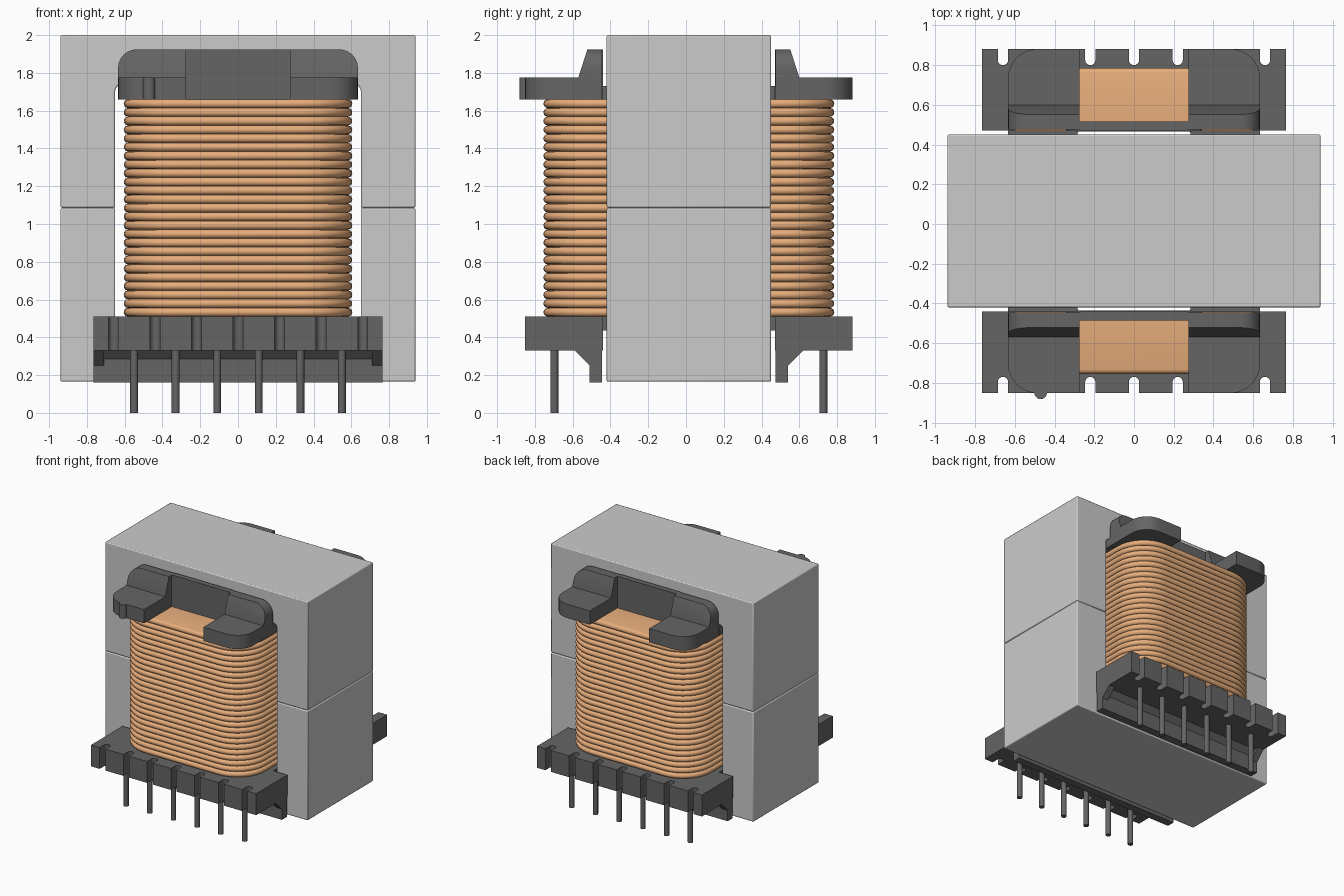
import bpy, bmesh
from math import sin, cos, pi, radians

if "Cube" in bpy.data.objects:
    bpy.data.objects.remove(bpy.data.objects["Cube"])

CY = 0.015  # depth centre of the body (a key bump sticks out at the front)


def material(name, rgb):
    m = bpy.data.materials.new(name)
    m.diffuse_color = (*rgb, 1)
    m.use_nodes = True
    m.node_tree.nodes["Principled BSDF"].inputs["Base Color"].default_value = m.diffuse_color
    return m


COPPER = material("copper", (0.80, 0.42, 0.20))
PLASTIC = material("dark_plastic", (0.13, 0.13, 0.13))


def finish(name, bm, mat=None, mirror=(False, False), bevel=0, angle=35):
    bmesh.ops.recalc_face_normals(bm, faces=bm.faces)
    me = bpy.data.meshes.new(name)
    bm.to_mesh(me)
    bm.free()
    ob = bpy.data.objects.new(name, me)
    bpy.context.collection.objects.link(ob)
    ob.location.y = CY
    if mat:
        me.materials.append(mat)
    bpy.ops.object.select_all(action='DESELECT')
    ob.select_set(True)
    bpy.context.view_layer.objects.active = ob
    bpy.ops.object.shade_smooth_by_angle(angle=radians(angle))
    if bevel:
        b = ob.modifiers.new("edge_round", 'BEVEL')
        b.width, b.segments, b.limit_method = bevel, 2, 'ANGLE'
    if any(mirror):
        m = ob.modifiers.new("mirror", 'MIRROR')
        m.use_axis = (*mirror, False)
        m.use_mirror_merge = False
    return ob


def prism(name, pts, lo, hi, axis, round_top=0, **kw):
    """Extrude a 2D outline along an axis; optionally round the outer top edge."""
    place = {'x': lambda u, v, w: (w, u, v),
             'y': lambda u, v, w: (u, w, v),
             'z': lambda u, v, w: (u, v, w)}[axis]
    bm = bmesh.new()
    a, b = [[bm.verts.new(place(u, v, w)) for u, v in pts] for w in (lo, hi)]
    n = len(pts)
    bm.faces.new(a)
    bm.faces.new(b[::-1])
    for i in range(n):
        j = (i + 1) % n
        bm.faces.new((a[i], a[j], b[j], b[i]))
    if round_top:
        mx = max(v.co.x for v in bm.verts)
        mz = max(v.co.z for v in bm.verts)
        edges = [e for e in bm.edges if all(
            abs(v.co.x - mx) < 1e-4 and abs(v.co.z - mz) < 1e-4 for v in e.verts)]
        bmesh.ops.bevel(bm, geom=edges, offset=round_top, segments=6,
                        profile=0.5, affect='EDGES')
    return finish(name, bm, **kw)


def rect(x0, x1, y0, y1):
    return [(x0, y0), (x1, y0), (x1, y1), (x0, y1)]


def arc(cx, cy, r, a0, a1, n=8):
    return [(cx + r * cos(radians(a0 + (a1 - a0) * i / n)),
             cy + r * sin(radians(a0 + (a1 - a0) * i / n))) for i in range(n + 1)]


def rounded_rect(hx, hy, r):
    pts = []
    for k, (sx, sy) in enumerate(((1, 1), (-1, 1), (-1, -1), (1, -1))):
        pts += arc(sx * (hx - r), sy * (hy - r), r, 90 * k, 90 * k + 90)
    return pts


def sleeve(name, loops, **kw):
    """Skin closed loops (outline, z) into a tube that joins back on itself."""
    bm = bmesh.new()
    rows = [[bm.verts.new((x, y, z)) for x, y in pts] for pts, z in loops]
    for k, a in enumerate(rows):
        b = rows[(k + 1) % len(rows)]
        for i in range(len(a)):
            j = (i + 1) % len(a)
            bm.faces.new((a[i], a[j], b[j], b[i]))
    return finish(name, bm, **kw)


# Two E-shaped core halves
def core_half(name, z_out, z_in, z_joint):
    s = 1 if z_out > z_in else -1
    f = 0.03
    half = [(0.27, z_joint), (0.27, z_in)]
    half += [(x, z_in - s * f + s * abs(z - z_in)) for x, z in
             arc(0.65 - f, z_in, f, 90, 0, 4)]
    half += [(0.65, z_joint), (0.94, z_joint), (0.94, z_out)]
    pts = half + [(-x, z) for x, z in reversed(half)]
    prism(name, pts, -0.435, 0.435, 'y', bevel=0.008)


core_half("upper_core", 2.0, 1.735, 1.086)
core_half("lower_core", 0.165, 0.43, 1.084)

# Copper winding: stacked turns over a rounded rectangle
TURNS, Z0, Z1 = 25, 0.51, 1.66
r = (Z1 - Z0) / TURNS / 2
loops = []
for t in range(TURNS):
    zc = Z0 + r * (2 * t + 1)
    for i in range(0 if t == 0 else 1, 7):
        a = -pi / 2 + pi * i / 6
        d = r * (1 - cos(a))
        loops.append((rounded_rect(0.605 - d, 0.77 - d, 0.27 - d), zc + r * sin(a)))
inner = rounded_rect(0.34, 0.50, 0.03)
loops += [(inner, Z1), (inner, Z0)]
sleeve("winding", loops, mat=COPPER, angle=40)

# Bobbin tube around the centre leg
tube_out, tube_in = rounded_rect(0.338, 0.498, 0.03), rounded_rect(0.285, 0.45, 0.01)
sleeve("bobbin_tube", [(tube_out, 0.44), (tube_out, 1.655),
                       (tube_in, 1.655), (tube_in, 0.44)], mat=PLASTIC)

# Flange plates inside the core windows
for name, lo, hi in (("upper_inner_flange", Z1, 1.73), ("lower_inner_flange", 0.435, Z0)):
    prism(name, rect(0.285, 0.635, -0.457, 0.457), lo, hi, 'z',
          mat=PLASTIC, mirror=(True, False))

# Top flange: four rounded wings, sloped uprights and a thin middle wall
BOTH = (True, True)
wing = [(0.275, 0.46), (0.635, 0.46)] + arc(0.485, 0.717, 0.15, 0, 90) + [(0.275, 0.867)]
prism("top_flange_wing", wing, Z1, 1.775, 'z', mat=PLASTIC, mirror=BOTH)
prism("top_flange_upright", [(0.46, 1.70), (0.585, 1.70), (0.585, 1.775),
                             (0.537, 1.925), (0.46, 1.925)],
      0.275, 0.635, 'x', round_top=0.1, mat=PLASTIC, mirror=BOTH)
prism("top_flange_wall", rect(-0.275, 0.275, 0.455, 0.50), Z1, 1.925, 'z',
      mat=PLASTIC, mirror=(False, True))

# Key bump marking the first pin
prism("key_bump", arc(-0.47, -0.865, 0.032, 180, 360, 10), Z1, 1.775, 'z', mat=PLASTIC)

# Bottom flange: terminal blocks with seven round-ended wire slots
outline = [(-0.765, -0.867)]
for k in range(-3, 4):
    c = 0.22 * k
    outline += [(c - 0.026, -0.867)] + arc(c, -0.811, 0.026, 180, 0) + [(c + 0.026, -0.867)]
outline += [(0.765, -0.867), (0.765, -0.455), (-0.765, -0.455)]
prism("terminal_block", outline, 0.33, Z0, 'z', mat=PLASTIC, mirror=(False, True))

# Downward lip with sloped root, and deeper gussets at its ends
prism("lower_lip", [(0.46, 0.16), (0.525, 0.16), (0.525, 0.285), (0.565, 0.33), (0.46, 0.33)],
      -0.765, 0.765, 'x', mat=PLASTIC, mirror=(False, True))
prism("lip_gusset", [(0.52, 0.25), (0.525, 0.25), (0.605, 0.33), (0.52, 0.33)],
      0.71, 0.765, 'x', mat=PLASTIC, mirror=BOTH)

# Terminal pins, six per side
for k in range(6):
    prism(f"pin_{k + 1}", arc(-0.55 + 0.22 * k, -0.712, 0.021, 0, 337.5, 15),
          0.0, 0.34, 'z', mat=PLASTIC, mirror=(False, True))
